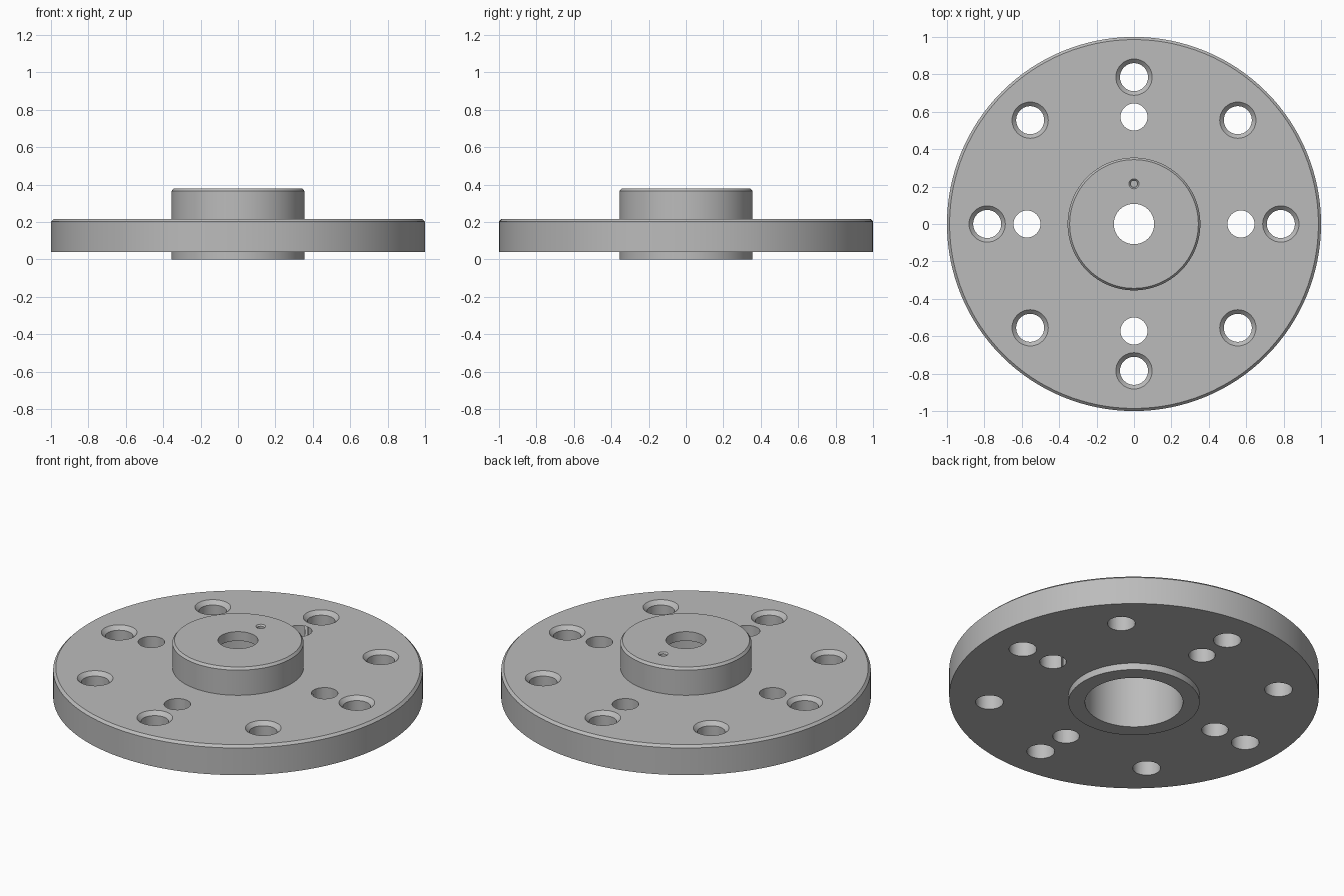
import bpy
import bmesh
from math import cos, sin, pi, radians

if "Cube" in bpy.data.objects:
    bpy.data.objects.remove(bpy.data.objects["Cube"], do_unlink=True)

# Single plain metal finish
GREY = (0.5, 0.5, 0.5, 1)
metal = bpy.data.materials.new("grey metal")
metal.use_nodes = True
metal.diffuse_color = GREY
metal.node_tree.nodes["Principled BSDF"].inputs["Base Color"].default_value = GREY


def lathe(name, profile, steps, closed=False, x=0, y=0):
    """Revolve (radius, z) points about a vertical axis; cap the ends unless closed."""
    bm = bmesh.new()
    rings = [[bm.verts.new((x + r * cos(2 * pi * i / steps), y + r * sin(2 * pi * i / steps), z))
              for i in range(steps)] for r, z in profile]
    pairs = list(zip(rings, rings[1:]))
    if closed:
        pairs.append((rings[-1], rings[0]))
    else:
        bm.faces.new(rings[0])
        bm.faces.new(rings[-1])
    for a, b in pairs:
        for i in range(steps):
            j = (i + 1) % steps
            bm.faces.new((a[i], a[j], b[j], b[i]))
    bmesh.ops.recalc_face_normals(bm, faces=bm.faces)
    mesh = bpy.data.meshes.new(name)
    bm.to_mesh(mesh)
    bm.free()
    mesh.materials.append(metal)
    obj = bpy.data.objects.new(name, mesh)
    bpy.context.collection.objects.link(obj)
    return obj


# Heights and radii
BASE, PLATE, TOP = 0.04, 0.216, 0.38
HUB, BORE, EYE, CHAMFER = 0.355, 0.265, 0.108, 0.014
ROOF = TOP - 0.055

# Flange plate and hub with stepped bore, as one turned section
flange = lathe("hub_flange", [
    (BORE, 0), (HUB, 0), (HUB, BASE), (1, BASE),
    (1, PLATE - CHAMFER), (1 - CHAMFER, PLATE), (HUB, PLATE),
    (HUB, TOP - CHAMFER), (HUB - CHAMFER * 0.8, TOP),
    (EYE, TOP), (EYE, ROOF), (BORE, ROOF)], 128, closed=True)

# Countersunk bolt holes on the outer circle
cutters = []
bolt = [(0.075, 0), (0.075, PLATE - 0.022), (0.097, PLATE), (0.097, PLATE + 0.1)]
for k in range(8):
    a = k * pi / 4
    cutters.append(lathe("bolt_hole_cutter", bolt, 40, x=0.785 * cos(a), y=0.785 * sin(a)))

# Plain through holes on the inner circle
for k in range(4):
    a = k * pi / 2
    cutters.append(lathe("plain_hole_cutter", [(0.072, 0), (0.072, PLATE + 0.1)], 40,
                         x=0.572 * cos(a), y=0.572 * sin(a)))

# Small blind pin hole in the hub face
pin = [(0.019, TOP - 0.035), (0.019, TOP - 0.008), (0.027, TOP), (0.027, TOP + 0.05)]
cutters.append(lathe("pin_hole_cutter", pin, 24, y=0.215))

# Drill the holes, then discard the cutters
bpy.ops.object.select_all(action='DESELECT')
bpy.context.view_layer.objects.active = flange
flange.select_set(True)
for cutter in cutters:
    cutter.hide_render = True
    drill = flange.modifiers.new("drill", 'BOOLEAN')
    drill.operation = 'DIFFERENCE'
    drill.solver = 'EXACT'
    drill.object = cutter
    bpy.ops.object.modifier_apply(modifier=drill.name)
    bpy.data.objects.remove(cutter, do_unlink=True)

bpy.ops.object.shade_smooth_by_angle(angle=radians(25))
